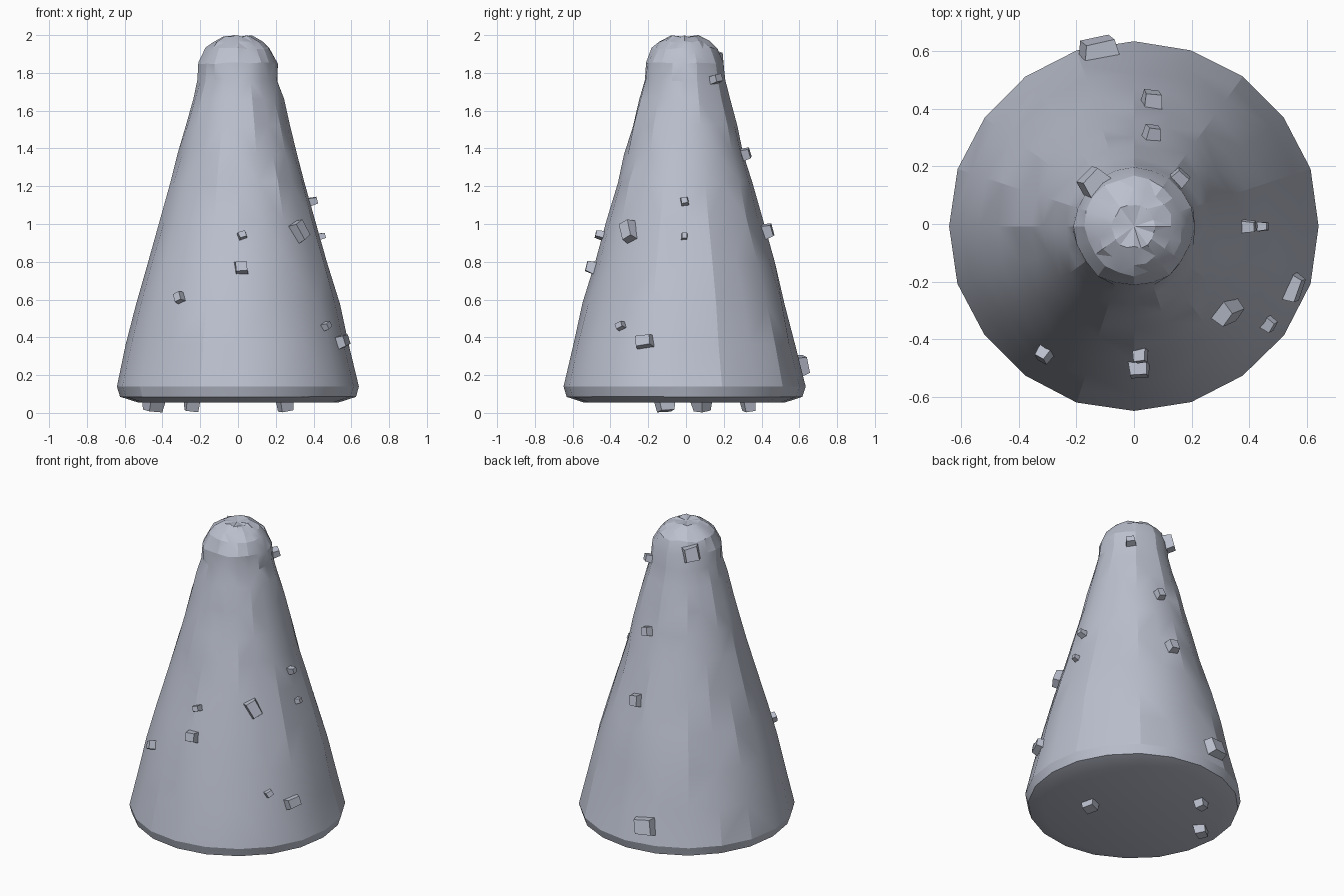
import bpy, bmesh, math, random
from mathutils import Vector, Matrix

random.seed(4)
default = bpy.data.objects.get("Cube")
if default:
    bpy.data.objects.remove(default, do_unlink=True)

stone = bpy.data.materials.new("blue grey stone")
stone.use_nodes = True
COLOUR = (0.5, 0.53, 0.62, 1)
stone.diffuse_color = COLOUR
stone.node_tree.nodes["Principled BSDF"].inputs["Base Color"].default_value = COLOUR


def make_object(name, bm, angle):
    bmesh.ops.recalc_face_normals(bm, faces=bm.faces)
    mesh = bpy.data.meshes.new(name)
    bm.to_mesh(mesh)
    bm.free()
    mesh.materials.append(stone)
    obj = bpy.data.objects.new(name, mesh)
    bpy.context.collection.objects.link(obj)
    bpy.ops.object.select_all(action="DESELECT")
    obj.select_set(True)
    bpy.context.view_layer.objects.active = obj
    if angle:
        bpy.ops.object.shade_smooth_by_angle(angle=math.radians(angle))
    return obj


# Rough tapered body: radius and height of each ring
SIDES = 20
PROFILE = [(0.53, 0.055), (0.625, 0.085), (0.642, 0.14), (0.59, 0.36), (0.535, 0.58),
           (0.475, 0.8), (0.41, 1.02), (0.355, 1.22), (0.315, 1.37), (0.277, 1.52),
           (0.238, 1.66), (0.212, 1.76), (0.208, 1.85), (0.17, 1.93), (0.13, 1.965),
           (0.075, 1.995)]


def radius_at(z):
    for (r0, z0), (r1, z1) in zip(PROFILE, PROFILE[1:]):
        if z0 <= z <= z1:
            return r0 + (r1 - r0) * (z - z0) / (z1 - z0)


bm = bmesh.new()
rings = []
for row, (r, z) in enumerate(PROFILE):
    rough = 0.002 if row < 3 else 0.006
    ring = []
    for i in range(SIDES):
        a = math.tau * i / SIDES
        rr = r + random.uniform(-rough, rough)
        dz = random.uniform(-rough, rough) * (0.5 if row < 3 else 1)
        ring.append(bm.verts.new((rr * math.cos(a), rr * math.sin(a) - 0.008, min(z + dz, 2))))
    rings.append(ring)
for low, high in zip(rings, rings[1:]):
    for i in range(SIDES):
        j = (i + 1) % SIDES
        bm.faces.new((low[i], low[j], high[j], high[i]))
for ring, z in ((rings[0], 0.055), (rings[-1], 1.99)):
    hub = bm.verts.new((0, -0.008, z))
    for i in range(SIDES):
        bm.faces.new((ring[i], ring[(i + 1) % SIDES], hub))
bmesh.ops.triangulate(bm, faces=bm.faces)
make_object("stone_body", bm, 19)


# Loose chips: a tapered, skewed block whose local z points out of the surface
def chip(name, centre, normal, size, spin):
    bm = bmesh.new()
    bmesh.ops.create_cube(bm, size=1)
    for v in bm.verts:
        taper = 0.8 if v.co.z > 0 else 1
        v.co.x *= taper * random.uniform(0.85, 1.1)
        v.co.y *= taper * random.uniform(0.85, 1.1)
    turn = Vector(normal).to_track_quat("Z", "Y").to_matrix().to_4x4()
    bm.transform(Matrix.Translation(centre) @ turn @ Matrix.Rotation(math.radians(spin), 4, "Z")
                 @ Matrix.Diagonal((*size, 1)))
    make_object(name, bm, 0)


# Side chips: bearing in degrees, height, (width, height, depth), spin
SIDE_CHIPS = [
    (-87, 0.94, (0.05, 0.04, 0.06), 20), (-88, 0.77, (0.07, 0.07, 0.06), 3),
    (-125, 0.61, (0.05, 0.06, 0.06), 25), (-36, 0.46, (0.05, 0.04, 0.05), 25),
    (-21, 0.38, (0.1, 0.07, 0.05), 8), (-42, 0.96, (0.08, 0.12, 0.07), 25),
    (0, 1.12, (0.045, 0.045, 0.06), 10), (0, 0.935, (0.033, 0.035, 0.04), 0),
    (46, 1.765, (0.065, 0.05, 0.07), 8), (79, 1.37, (0.055, 0.06, 0.06), 15),
    (82, 0.96, (0.07, 0.08, 0.07), 12), (101, 0.25, (0.13, 0.11, 0.07), 8),
    (133, 1.87, (0.1, 0.1, 0.07), 10)]
for n, (bearing, z, size, spin) in enumerate(SIDE_CHIPS, 1):
    a = math.radians(bearing)
    out = Vector((math.cos(a), math.sin(a), 0))
    centre = out * (radius_at(z) + 0.008) + Vector((0, -0.008, z))
    chip(f"side_chip_{n}", centre, out + Vector((0, 0, 0.25)), size, spin)

# Chips under the base
for n, (x, y, w, d, spin) in enumerate([(-0.45, 0.085, 0.1, 0.08, 20), (-0.245, 0.33, 0.08, 0.07, 40),
                                        (0.25, -0.11, 0.09, 0.08, 15)], 1):
    chip(f"base_chip_{n}", (x, y, 0.04), (0.15 * (1 if x > 0 else -1), 0.1, -1), (w, d, 0.06), spin)
